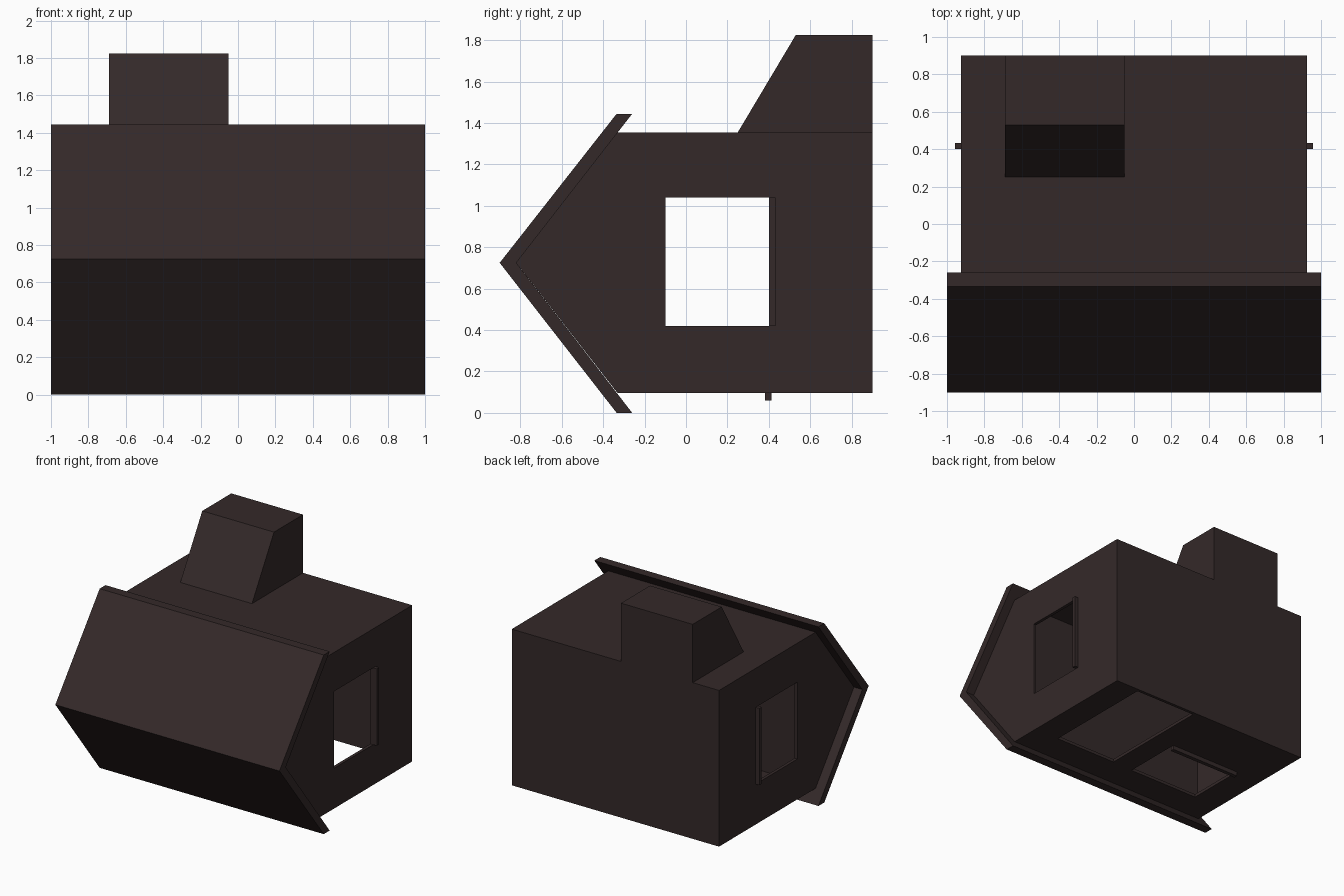
import bpy, bmesh

if "Cube" in bpy.data.objects:
    bpy.data.objects.remove(bpy.data.objects["Cube"])

mat = bpy.data.materials.new("dark brown")
mat.diffuse_color = (0.034, 0.022, 0.022, 1)
mat.use_nodes = True
mat.node_tree.nodes["Principled BSDF"].inputs["Base Color"].default_value = mat.diffuse_color


def prism(name, profile, x0, x1):
    """Extrude a (y, z) profile along x."""
    bm = bmesh.new()
    face = bm.faces.new([bm.verts.new((x0, y, z)) for y, z in profile])
    ext = bmesh.ops.extrude_face_region(bm, geom=[face])
    for v in ext["geom"]:
        if isinstance(v, bmesh.types.BMVert):
            v.co.x = x1
    bmesh.ops.recalc_face_normals(bm, faces=bm.faces[:])
    me = bpy.data.meshes.new(name)
    bm.to_mesh(me)
    bm.free()
    me.materials.append(mat)
    ob = bpy.data.objects.new(name, me)
    bpy.context.collection.objects.link(ob)
    return ob


def box(name, x, y, z):
    return prism(name, [(y[0], z[0]), (y[1], z[0]), (y[1], z[1]), (y[0], z[1])], *x)


# house walls (lying on its side, gable towards the front)
walls = prism("house_walls", [(-0.33, 0.095), (0.9, 0.095), (0.9, 1.355),
                              (-0.33, 1.355), (-0.82, 0.725)], -0.925, 0.925)

# hollow room, side windows, small window and doorway
cutters = [
    box("room_cutter", (-0.9, 0.9), (-0.31, 0.875), (0.12, 1.33)),
    box("side_window_cutter", (-1.1, 1.1), (-0.1, 0.43), (0.42, 1.04)),
    box("small_window_cutter", (-0.69, -0.05), (-0.09, 0.41), (0.0, 0.2)),
    box("door_cutter", (0.14, 0.7), (-0.08, 0.875), (0.0, 0.2)),
]
bpy.context.view_layer.objects.active = walls
for c in cutters:
    m = walls.modifiers.new("cut", 'BOOLEAN')
    m.operation = 'DIFFERENCE'
    m.solver = 'EXACT'
    m.object = c
    bpy.ops.object.modifier_apply(modifier=m.name)
    c.hide_render = True
for c in cutters:
    bpy.data.objects.remove(c, do_unlink=True)

# folded roof slab
prism("roof", [(-0.26, 1.445), (-0.335, 1.445), (-0.9, 0.725), (-0.335, 0.0),
               (-0.26, 0.0), (-0.82, 0.725)], -1, 1)

# chimney with sloped shoulder
prism("chimney", [(0.25, 1.355), (0.9, 1.355), (0.9, 1.825), (0.53, 1.825)], -0.69, -0.05)

# window sills
for side, name in ((1, "right_sill"), (-1, "left_sill")):
    box(name, sorted((side * 0.9, side * 0.957)), (0.402, 0.432), (0.42, 1.04))
box("small_window_sill", (-0.69, -0.05), (0.382, 0.414), (0.06, 0.12))
